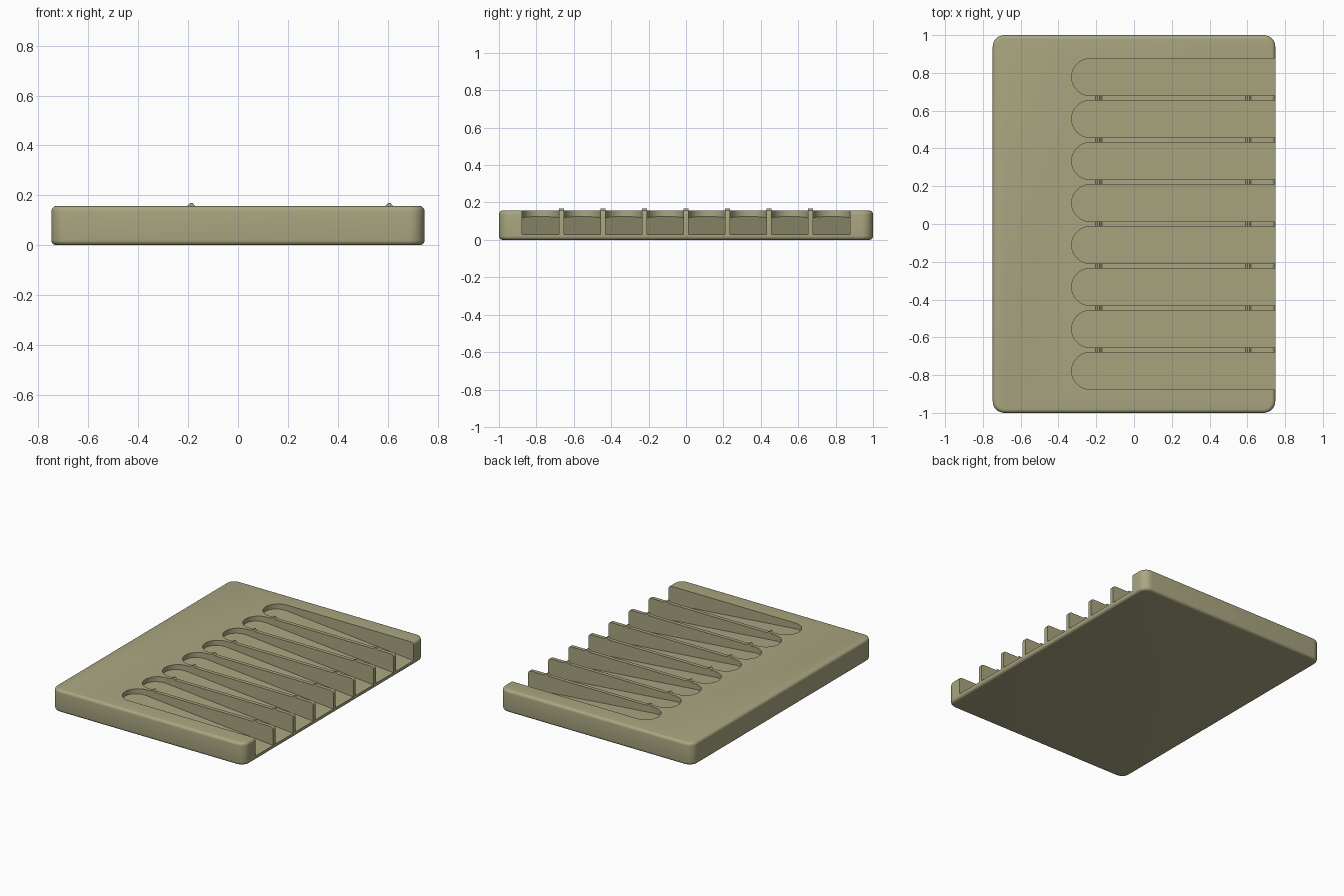
import bpy, bmesh
from math import sin, cos, pi, radians

if "Cube" in bpy.data.objects:
    bpy.data.objects.remove(bpy.data.objects["Cube"])

HX, HY, H = 0.748, 1.0, 0.157      # plate half sizes and height
CORNER, EDGE = 0.062, 0.02         # corner radius, edge rounding
PITCH, HALF_W = 0.2222, 0.098      # slot spacing and half width
SLOT_END = -0.33                   # closed end of the slots
N = 8

mat = bpy.data.materials.new("olive_plastic")
mat.diffuse_color = (0.40, 0.38, 0.22, 1)
mat.use_nodes = True
mat.node_tree.nodes["Principled BSDF"].inputs["Base Color"].default_value = mat.diffuse_color


def loft(bm, rings):
    """Skin closed rings of equal length and cap both ends."""
    vs = [[bm.verts.new(p) for p in r] for r in rings]
    n = len(vs[0])
    for a, b in zip(vs, vs[1:]):
        for i in range(n):
            j = (i + 1) % n
            bm.faces.new((a[i], a[j], b[j], b[i]))
    bm.faces.new(vs[0][::-1])
    bm.faces.new(vs[-1])


def finish(bm, name):
    bmesh.ops.recalc_face_normals(bm, faces=bm.faces)
    me = bpy.data.meshes.new(name)
    bm.to_mesh(me)
    bm.free()
    ob = bpy.data.objects.new(name, me)
    bpy.context.collection.objects.link(ob)
    me.materials.append(mat)
    return ob


def rounded_rect(inset, z, seg=8):
    r, pts = CORNER - inset, []
    for k, (sx, sy) in enumerate([(1, 1), (-1, 1), (-1, -1), (1, -1)]):
        for i in range(seg + 1):
            a = pi / 2 * (k + i / seg)
            pts.append((sx * (HX - CORNER) + r * cos(a),
                        sy * (HY - CORNER) + r * sin(a), z))
    return pts


# Plate with rounded corners and edges
arc = [pi / 2 * i / 5 for i in range(6)]
prof = [(EDGE * (1 - sin(a)), EDGE * (1 - cos(a))) for a in arc]
prof += [(i, H - z) for i, z in reversed(prof)]
bm = bmesh.new()
loft(bm, [rounded_rect(i, z) for i, z in prof])
plate = finish(bm, "ribbed_plate")


# Slot cutters: round-ended prisms with sloping floors, open at the right side
def floor_z(x):
    return 0.03 + 0.088 * (0.75 - x)


bm = bmesh.new()
for k in range(N):
    yc = (k - (N - 1) / 2) * PITCH
    outline = [(0.9, yc - HALF_W), (0.9, yc + HALF_W)]
    for i in range(25):
        a = pi / 2 + pi * i / 24
        outline.append((SLOT_END + HALF_W + HALF_W * cos(a), yc + HALF_W * sin(a)))
    loft(bm, [[(x, y, floor_z(x)) for x, y in outline],
              [(x, y, 0.3) for x, y in outline]])
cutter = finish(bm, "slot_cutter")
cutter.hide_render = True

mod = plate.modifiers.new("slots", "BOOLEAN")
mod.operation, mod.object, mod.solver = "DIFFERENCE", cutter, "EXACT"
bpy.context.view_layer.objects.active = plate
bpy.ops.object.select_all(action="DESELECT")
plate.select_set(True)
bpy.ops.object.modifier_apply(modifier="slots")
bpy.data.objects.remove(cutter)
bpy.ops.object.shade_smooth_by_angle(angle=radians(30))

# Small bumps on top of every rib
bump = [(-0.017, -0.006), (-0.017, 0), (-0.012, 0.004), (-0.005, 0.012),
        (0.005, 0.012), (0.012, 0.004), (0.017, 0), (0.017, -0.006)]
bm = bmesh.new()
half_rib = PITCH / 2 - HALF_W
for k in range(N - 1):
    yc = (k - (N - 2) / 2) * PITCH
    for xc in (-0.187, 0.607):
        loft(bm, [[(xc + x, yc + s * half_rib, H + z) for x, z in bump]
                  for s in (-1, 1)])
finish(bm, "rib_bumps")
